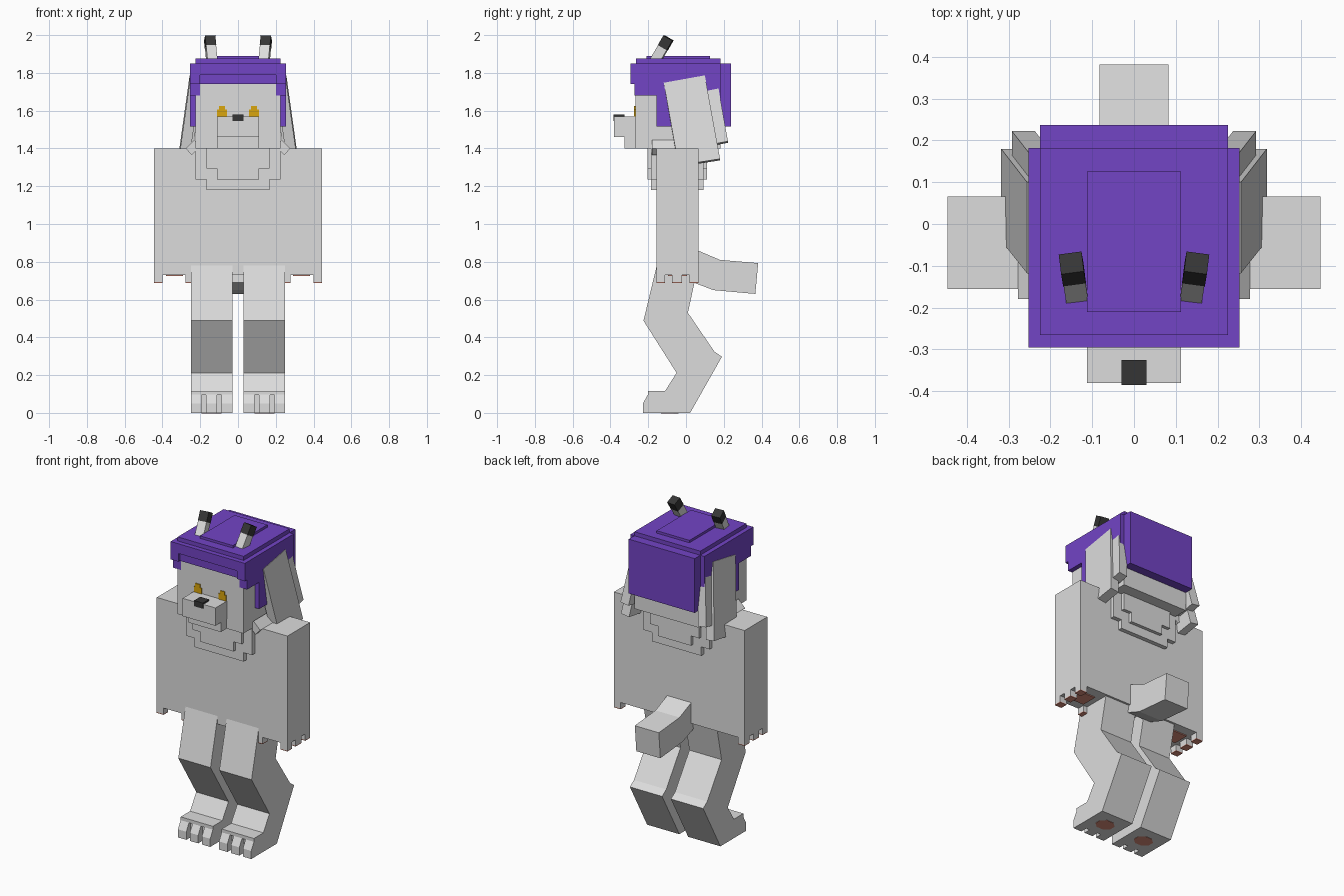
import bpy, bmesh, math
from mathutils import Vector, Matrix

if "Cube" in bpy.data.objects:
    bpy.data.objects.remove(bpy.data.objects["Cube"])


def material(name, rgb):
    m = bpy.data.materials.new(name)
    m.diffuse_color = (*rgb, 1)
    m.use_nodes = True
    m.node_tree.nodes["Principled BSDF"].inputs["Base Color"].default_value = m.diffuse_color
    return m


FUR = material("pale grey fur", (0.72, 0.72, 0.72))
HAIR = material("purple hair", (0.17, 0.058, 0.56))
DARK = material("charcoal", (0.036, 0.036, 0.036))
GOLD = material("gold eye", (0.70, 0.38, 0.004))
PAD = material("salmon paw pad", (0.70, 0.27, 0.20))


def finish(name, bm, mat):
    bmesh.ops.recalc_face_normals(bm, faces=bm.faces)
    me = bpy.data.meshes.new(name)
    bm.to_mesh(me)
    bm.free()
    me.materials.append(mat)
    ob = bpy.data.objects.new(name, me)
    bpy.context.collection.objects.link(ob)
    return ob


def loft(name, ring_a, ring_b, mat):
    """Closed solid between two rings with the same number of points."""
    bm = bmesh.new()
    a = [bm.verts.new(p) for p in ring_a]
    b = [bm.verts.new(p) for p in ring_b]
    bm.faces.new(a)
    bm.faces.new(b)
    n = len(a)
    for i in range(n):
        bm.faces.new((a[i], a[(i + 1) % n], b[(i + 1) % n], b[i]))
    return finish(name, bm, mat)


def box(name, x0, x1, y0, y1, z0, z1, mat=FUR):
    ring = [(x0, y0), (x1, y0), (x1, y1), (x0, y1)]
    return loft(name, [(x, y, z0) for x, y in ring], [(x, y, z1) for x, y in ring], mat)


def side_profile(name, pts, x0, x1, mat=FUR):
    return loft(name, [(x0, y, z) for y, z in pts], [(x1, y, z) for y, z in pts], mat)


def front_profile(name, half, y0, y1, mat=FUR):
    pts = half + [(-x, z) for x, z in reversed(half)]
    return loft(name, [(x, y0, z) for x, z in pts], [(x, y1, z) for x, z in pts], mat)


def pair(ob):
    """Mirrored copy on the other side."""
    me = ob.data.copy()
    me.transform(Matrix.Scale(-1, 4, (1, 0, 0)))
    me.flip_normals()
    other = bpy.data.objects.new(ob.name + "_mirrored", me)
    bpy.context.collection.objects.link(other)


# Torso and arms
box("torso", -0.222, 0.222, -0.155, 0.066, 0.73, 1.40)
pair(box("arm", 0.222, 0.446, -0.155, 0.066, 0.73, 1.40))
digits = [(0.40, 0.446, -0.155, -0.11), (0.40, 0.446, -0.075, -0.02),
          (0.40, 0.446, 0.018, 0.066), (0.235, 0.277, -0.155, -0.11)]
for x0, x1, y0, y1 in digits:
    pair(box("finger", x0, x1, y0, y1, 0.693, 0.73))
    pair(box("finger_pad", x0, x1, y0, y1, 0.688, 0.693, PAD))
pair(box("palm_pad", 0.29, 0.38, -0.095, 0.005, 0.724, 0.73, PAD))

# Bent legs with three-toed feet
leg = [(-0.15, 0.80), (-0.225, 0.488), (-0.05, 0.212), (-0.11, 0.117),
       (-0.185, 0.117), (-0.185, 0), (0.022, 0), (0.19, 0.297),
       (0.15, 0.325), (0.01, 0.53), (0.06, 0.76), (0.06, 0.80)]
pair(side_profile("leg", leg, 0.03, 0.25))
toe = [(-0.185, 0), (-0.228, 0), (-0.228, 0.05), (-0.20, 0.10), (-0.185, 0.10)]
for x in (0.03, 0.112, 0.193):
    pair(side_profile("toe", toe, x, x + 0.057))
pair(box("toe_bridge", 0.03, 0.25, -0.202, -0.185, 0.095, 0.117))
ring = [(0.14 + 0.058 * math.cos(t), -0.085 + 0.05 * math.sin(t))
        for t in [math.pi * (k + 0.5) / 4 for k in range(8)]]
pair(loft("foot_pad", [(x, y, -0.002) for x, y in ring],
          [(x, y, 0.003) for x, y in ring], PAD))

# Tail
side_profile("tail", [(0.05, 0.865), (0.18, 0.81), (0.382, 0.793), (0.367, 0.63),
                      (0.145, 0.65), (0.04, 0.69)], -0.082, 0.082)

# Layered neck ruff
front_profile("ruff_lower", [(0.225, 1.41), (0.225, 1.235), (0.168, 1.235), (0.168, 1.18)],
              -0.185, 0.092)
front_profile("ruff_upper", [(0.168, 1.42), (0.168, 1.295), (0.112, 1.295), (0.112, 1.235)],
              -0.205, 0.112)
tuft = [(0.20, 1.41), (0.232, 1.445), (0.277, 1.40), (0.245, 1.365)]
pair(loft("shoulder_tuft", [(x, -0.18, z) for x, z in tuft],
          [(x, 0.09, z) for x, z in tuft], FUR))

# Head, muzzle, nose and eyes
box("head", -0.225, 0.225, -0.268, 0.182, 1.40, 1.84)
box("muzzle", -0.112, 0.112, -0.38, -0.268, 1.46, 1.57)
box("jaw", -0.11, 0.11, -0.325, -0.268, 1.40, 1.46)
box("nose", -0.03, 0.03, -0.385, -0.325, 1.545, 1.58, DARK)
pair(box("eye", 0.058, 0.11, -0.274, -0.268, 1.565, 1.605, GOLD))
pair(box("eye_top", 0.068, 0.10, -0.274, -0.268, 1.605, 1.625, GOLD))

# Hair cap, fringe and side locks
box("hair_crown", -0.225, 0.225, -0.266, 0.182, 1.80, 1.875, HAIR)
box("hair_top_patch", -0.112, 0.112, -0.21, 0.126, 1.875, 1.89, HAIR)
box("hair_back", -0.225, 0.225, 0.182, 0.237, 1.515, 1.85, HAIR)
box("hair_fringe", -0.2, 0.2, -0.281, -0.266, 1.74, 1.80, HAIR)
box("hair_brow", -0.253, 0.253, -0.295, -0.25, 1.79, 1.85, HAIR)
pair(box("hair_temple", 0.20, 0.253, -0.295, -0.266, 1.74, 1.79, HAIR))
pair(box("hair_temple_tip", 0.20, 0.253, -0.272, -0.266, 1.68, 1.74, HAIR))
lock = [(-0.268, 1.85), (-0.268, 1.68), (-0.155, 1.68), (-0.155, 1.515),
        (0.182, 1.515), (0.182, 1.85)]
pair(side_profile("hair_side_lock", lock, 0.222, 0.253, HAIR))


# Drooping ears, each from two slanted slabs
def ear(name, corners, x_top, x_low, thick):
    xs = (x_top, x_top, x_low, x_low)
    pair(loft(name, [(x, y, z) for x, (y, z) in zip(xs, corners)],
              [(x - thick, y, z - 0.008) for x, (y, z) in zip(xs, corners)], FUR))


ear("ear_front", [(-0.118, 1.748), (0.10, 1.787), (0.18, 1.345), (-0.04, 1.31)],
    0.256, 0.318, 0.055)
ear("ear_back", [(0.04, 1.75), (0.162, 1.775), (0.222, 1.438), (0.10, 1.415)],
    0.245, 0.292, 0.055)


# Tilted horns with dark tips
def horn_part(name, base, tip, half, mat):
    base, tip = Vector(base), Vector(tip)
    d = (tip - base).normalized()
    u = Vector((0.99, -0.12, 0))
    u = (u - d * u.dot(d)).normalized()
    v = d.cross(u)
    offs = [(u * a + v * b) * half for a, b in ((-1, -1), (1, -1), (1, 1), (-1, 1))]
    pair(loft(name, [base + o for o in offs], [tip + o for o in offs], mat))


horn_part("horn", (0.137, -0.173, 1.846), (0.145, -0.122, 1.934), 0.0265, FUR)
horn_part("horn_tip", (0.145, -0.122, 1.934), (0.15, -0.093, 1.985), 0.0275, DARK)
